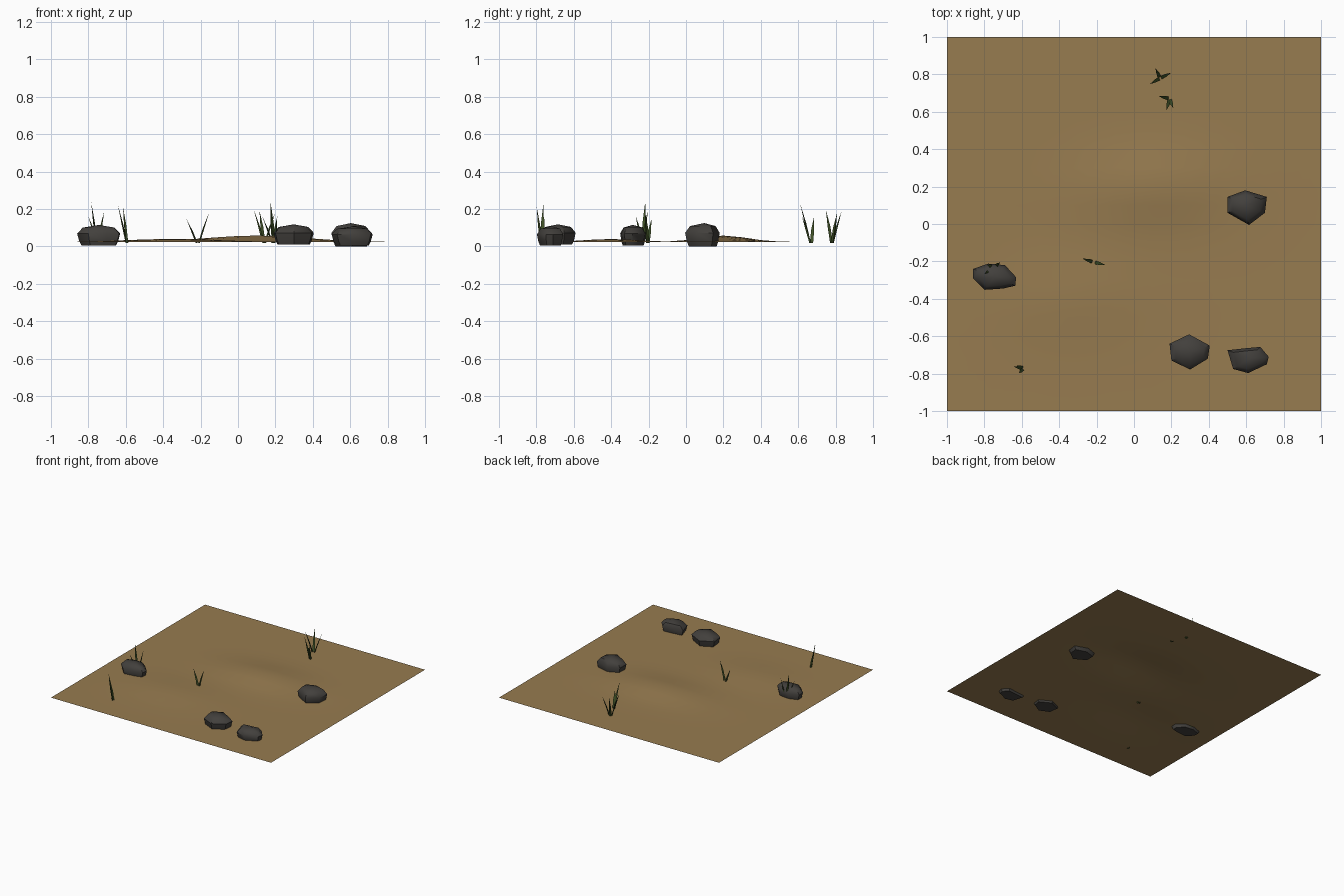
import bpy, bmesh, math
from mathutils import Vector

if "Cube" in bpy.data.objects:
    bpy.data.objects.remove(bpy.data.objects["Cube"])


def material(name, rgb):
    m = bpy.data.materials.new(name)
    m.diffuse_color = (*rgb, 1)
    m.use_nodes = True
    m.node_tree.nodes["Principled BSDF"].inputs["Base Color"].default_value = m.diffuse_color
    return m


SAND = material("dry earth", (0.31, 0.2, 0.08))
STONE = material("dark stone", (0.055, 0.051, 0.046))
GRASS = material("grass green", (0.045, 0.075, 0.018))


def finish(bm, name, mat, angle):
    me = bpy.data.meshes.new(name)
    bm.to_mesh(me)
    bm.free()
    me.materials.append(mat)
    ob = bpy.data.objects.new(name, me)
    bpy.context.collection.objects.link(ob)
    bpy.ops.object.select_all(action='DESELECT')
    ob.select_set(True)
    bpy.context.view_layer.objects.active = ob
    bpy.ops.object.shade_smooth_by_angle(angle=math.radians(angle))
    return ob


# Ground sheet: flat rim with soft mounds (x, y, radius x, radius y, height)
MOUNDS = [(0.1, 0.2, 0.38, 0.18, 0.034), (-0.35, -0.4, 0.35, 0.2, 0.016)]


def ground_z(x, y):
    z = 0.024
    for mx, my, rx, ry, h in MOUNDS:
        z += h * math.exp(-((x - mx) / rx) ** 2 - ((y - my) / ry) ** 2)
    edge = min(1, (1 - max(abs(x), abs(y))) / 0.3)
    return 0.024 + (z - 0.024) * edge


bm = bmesh.new()
bmesh.ops.create_grid(bm, x_segments=20, y_segments=20, size=1)
for v in bm.verts:
    v.co.z = ground_z(v.co.x, v.co.y)
finish(bm, "ground", SAND, 60)


# Rocks: faceted outline lofted through a few rings up to a blunt peak
def rock(name, outline, height, low=0.0):
    bm = bmesh.new()
    c = sum((Vector(p) for p in outline), Vector((0, 0))) / len(outline)
    rings = []
    for s, t in [(0.8, 0), (0.9, 0.2), (1, 0.58), (0.74, 0.87)]:
        ring = []
        for p in outline:
            q = c + (Vector(p) - c) * s
            ring.append(bm.verts.new((q.x, q.y, low + (height - low) * t)))
        rings.append(ring)
    n = len(outline)
    for a, b in zip(rings, rings[1:]):
        for i in range(n):
            j = (i + 1) % n
            bm.faces.new((a[i], a[j], b[j], b[i]))
    peak = bm.verts.new((c.x, c.y, height))
    for i in range(n):
        bm.faces.new((rings[-1][i], rings[-1][(i + 1) % n], peak))
    bm.faces.new(rings[0])
    bmesh.ops.recalc_face_normals(bm, faces=bm.faces)
    finish(bm, name, STONE, 45)


rock("rock_right", [(0.5, 0.145), (0.595, 0.18), (0.71, 0.145), (0.7, 0.06),
                    (0.615, -0.005), (0.5, 0.06)], 0.125)
rock("rock_left", [(-0.86, -0.24), (-0.78, -0.212), (-0.69, -0.22), (-0.63, -0.285),
                   (-0.635, -0.33), (-0.7, -0.345), (-0.8, -0.352), (-0.86, -0.29)], 0.115, 0.005)
rock("rock_front", [(0.19, -0.64), (0.295, -0.59), (0.405, -0.65), (0.395, -0.72),
                    (0.3, -0.778), (0.2, -0.73)], 0.118, 0.01)
rock("rock_front_right", [(0.5, -0.675), (0.59, -0.665), (0.675, -0.657), (0.72, -0.71),
                          (0.71, -0.75), (0.61, -0.797), (0.53, -0.775)], 0.108, 0.006)


# Grass tufts: each blade is a slim three-sided spike bending outward
def tuft(name, base, tips):
    bm = bmesh.new()
    for tip in tips:
        b = Vector((*base, 0.018))
        d = Vector(tip) - b
        out = Vector((d.x, d.y, 0)).normalized()
        side = Vector((-out.y, out.x, 0))
        rings = []
        for t, w in [(0, 0.009), (0.5, 0.0085)]:
            mid = b + Vector((d.x * t ** 1.25, d.y * t ** 1.25, d.z * t)) + out * 0.004
            rings.append([bm.verts.new(mid + k) for k in
                          (side * w, -side * w, out * w * 0.8)])
        top = bm.verts.new(tip)
        lo, hi = rings
        for i in range(3):
            j = (i + 1) % 3
            bm.faces.new((lo[i], lo[j], hi[j], hi[i]))
            bm.faces.new((hi[i], hi[j], top))
        bm.faces.new(lo)
    bmesh.ops.recalc_face_normals(bm, faces=bm.faces)
    finish(bm, name, GRASS, 30)


tuft("grass_back", (0.14, 0.78),
     [(0.115, 0.832, 0.19), (0.198, 0.808, 0.18), (0.085, 0.748, 0.195)])
tuft("grass_back_lower", (0.19, 0.67),
     [(0.13, 0.685, 0.16), (0.175, 0.61, 0.23), (0.21, 0.62, 0.16)])
tuft("grass_middle", (-0.215, -0.204),
     [(-0.275, -0.185, 0.145), (-0.155, -0.218, 0.18)])
tuft("grass_left", (-0.75, -0.232),
     [(-0.785, -0.218, 0.237), (-0.715, -0.205, 0.19), (-0.8, -0.268, 0.16)])
tuft("grass_front", (-0.59, -0.772),
     [(-0.642, -0.763, 0.222), (-0.615, -0.798, 0.21), (-0.625, -0.757, 0.15)])
